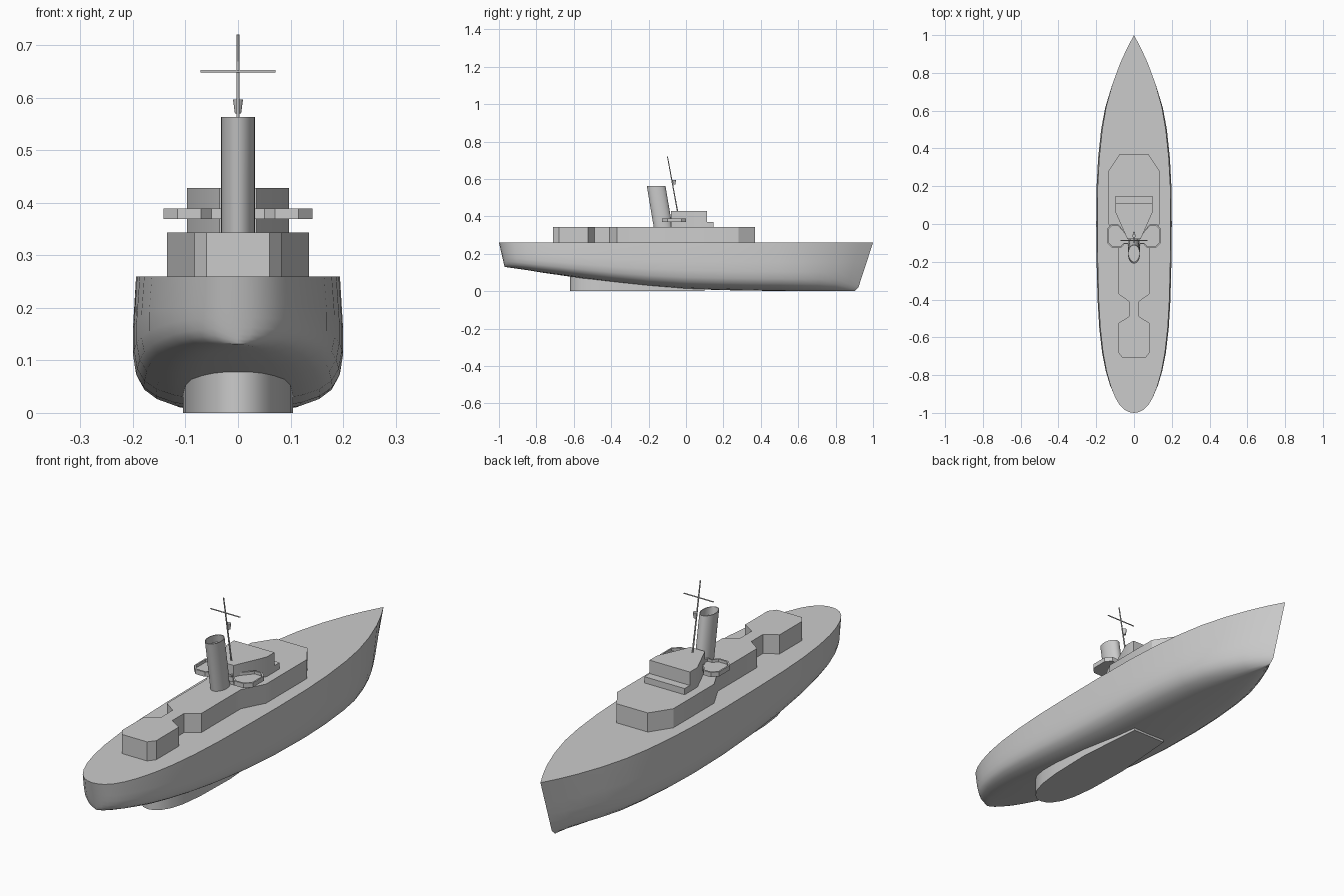
import bpy, bmesh, math
from mathutils import Vector

if "Cube" in bpy.data.objects:
    bpy.data.objects.remove(bpy.data.objects["Cube"])


def loft(name, rings, caps=True, angle=30):
    """Skin a list of equal-length closed rings of points."""
    bm = bmesh.new()
    rows = [[bm.verts.new(p) for p in ring] for ring in rings]
    n = len(rows[0])
    for a, b in zip(rows, rows[1:]):
        for i in range(n):
            j = (i + 1) % n
            bm.faces.new((a[i], a[j], b[j], b[i]))
    if caps:
        bm.faces.new(rows[0][::-1])
        bm.faces.new(rows[-1])
    bmesh.ops.remove_doubles(bm, verts=bm.verts, dist=0.0005)
    bmesh.ops.recalc_face_normals(bm, faces=bm.faces)
    mesh = bpy.data.meshes.new(name)
    bm.to_mesh(mesh)
    bm.free()
    ob = bpy.data.objects.new(name, mesh)
    bpy.context.collection.objects.link(ob)
    bpy.ops.object.select_all(action='DESELECT')
    ob.select_set(True)
    bpy.context.view_layer.objects.active = ob
    bpy.ops.object.shade_smooth_by_angle(angle=math.radians(angle))
    return ob


def mirrored(half):
    """Close a bow-to-stern half outline across x = 0."""
    return half + [(-x, y) for x, y in reversed(half) if x > 0]


def prism(name, outline, z0, z1, angle=30):
    return loft(name, [[(x, y, z) for x, y in outline] for z in (z0, z1)], angle=angle)


def rod(name, a, b, r0, r1=None, sides=10):
    a, b = Vector(a), Vector(b)
    q = (b - a).to_track_quat('Z', 'Y')
    def ring(c, r):
        return [c + q @ Vector((r * math.cos(t), r * math.sin(t), 0))
                for t in (2 * math.pi * i / sides for i in range(sides))]
    return loft(name, [ring(a, r0), ring(b, r1 or r0)], angle=50)


# Hull: stations of (deck y, half width, keel z, section sharpness)
DECK = 0.26
stations = [
    (-1, 0, .13, 1), (-.996, .026, .13, 1), (-.985, .05, .128, 1), (-.96, .077, .125, 1),
    (-.92, .102, .12, 1), (-.86, .127, .112, 1), (-.78, .15, .1, 1), (-.68, .169, .087, 1),
    (-.55, .184, .068, 1), (-.4, .193, .048, 1), (-.2, .198, .026, 1), (0, .2, .012, 1),
    (.2, .198, .006, 1), (.35, .19, .003, 1.05), (.5, .174, .002, 1.1), (.62, .153, 0, 1.2),
    (.74, .119, 0, 1.3), (.85, .077, 0, 1.4), (.93, .039, 0, 1.5), (1, 0, 0, 1.5)]
section = [(0, 0), (.4, .006), (.6, .03), (.78, .08), (.9, .15), (.97, .25), (1, .4), (1, .6), (.97, 1)]
rings = []
for y, w, keel, sharp in stations:
    bow = .085 * max(0, (y - .55) / .45)
    stern = .03 * max(0, (-y - .7) / .3)
    half = []
    for fx, fz in section:
        z = keel + (DECK - keel) * fz
        under = .015 * max(0, 1 - fz / .08)
        shift = (stern - bow) * (1 - fz) - under * bow / .085
        half.append((w * fx ** sharp, y + shift, z))
    rings.append(half[::-1] + [(-x, yy, z) for x, yy, z in half[1:]])
loft("hull", rings, caps=False)

# Broad round-ended skeg under the stern
skeg = mirrored([(.08, .1), (.105, -.2), (.1, -.4), (.088, -.5), (.07, -.56),
                 (.048, -.595), (.025, -.614), (0, -.62)])
prism("skeg", skeg, 0.0, 0.085)

# Long deckhouse with a narrow waist
prism("deckhouse", mirrored([
    (.075, .37), (.135, .28), (.135, 0), (.083, -.1), (.083, -.37), (.027, -.41),
    (.027, -.49), (.083, -.525), (.083, -.68), (.06, -.71)]), DECK - .01, .343)

# Two-step bridge
prism("bridge_base", mirrored([(.097, .148), (.097, .06), (.035, -.08)]), .34, .37)
prism("bridge", mirrored([(.097, .112), (.097, .06), (.035, -.08)]), .365, .428)

# Bridge wings: shallow trays with a raised rim
for side, label in ((1, "right"), (-1, "left")):
    outer = [(.085, .0), (.12, .0), (.142, -.025), (.142, -.1), (.115, -.128), (.07, -.128),
             (.05, -.105), (.025, -.105), (.025, -.07)]
    cx, cy = .09, -.065
    inner = [(cx + (x - cx) * .88, cy + (y - cy) * .88) for x, y in outer]
    loft("bridge_wing_" + label, [
        [(side * x, y, z) for x, y in pts]
        for pts, z in ((outer, .369), (outer, .389), (inner, .389), (inner, .377))])

# Raked oval funnel, hollow at the top
def oval(rx, ry, z):
    cy = -.122 - .038 * (z - .34) / .225
    return [(rx * math.cos(t), cy + ry * math.sin(t), z)
            for t in (2 * math.pi * i / 32 for i in range(32))]

loft("funnel", [oval(.032, .05, .34), oval(.032, .05, .563),
                oval(.029, .047, .563), oval(.029, .047, .53)], angle=40)

# Raked mast, yard and lookout
rod("mast", (0, -.045, .425), (0, -.099, .72), .0035, .0025)
rod("yard", (-.071, -.087, .65), (.071, -.087, .65), .0025)
rod("lookout", (0, -.063, .57), (0, -.063, .596), .006, .0095, 12)
